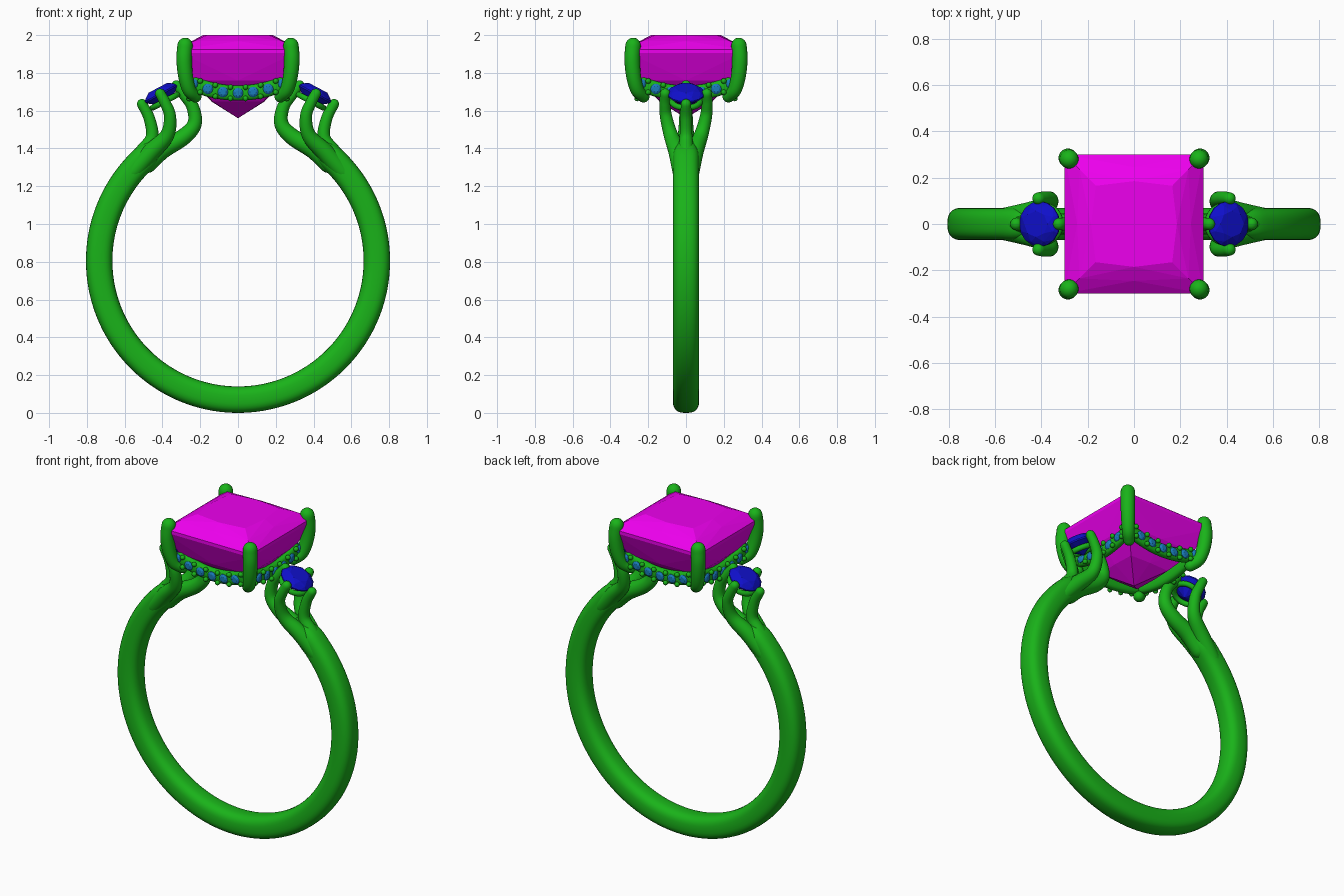
import bpy, bmesh, math
from math import sin, cos, pi, radians
from mathutils import Vector, Matrix

if "Cube" in bpy.data.objects:
    bpy.data.objects.remove(bpy.data.objects["Cube"])


def material(name, rgb):
    m = bpy.data.materials.new(name)
    m.diffuse_color = (*rgb, 1)
    m.use_nodes = True
    m.node_tree.nodes["Principled BSDF"].inputs["Base Color"].default_value = m.diffuse_color
    return m


METAL = material("green_metal", (0.01, 0.45, 0.01))
MAGENTA = material("magenta_gem", (0.85, 0.0, 0.85))
BLUE = material("blue_gem", (0.005, 0.005, 0.6))
TEAL = material("light_blue_gem", (0.01, 0.2, 0.5))


def finish(bm, name, mat, smooth=True):
    bmesh.ops.recalc_face_normals(bm, faces=bm.faces)
    for f in bm.faces:
        f.smooth = smooth
    me = bpy.data.meshes.new(name)
    bm.to_mesh(me)
    bm.free()
    me.materials.append(mat)
    ob = bpy.data.objects.new(name, me)
    bpy.context.collection.objects.link(ob)
    return ob


def spline(pts, radii, steps):
    """Catmull-Rom path through points, radius carried as a fourth component."""
    p = [Vector((*a, r)) for a, r in zip(pts, radii)]
    p = [2 * p[0] - p[1]] + p + [2 * p[-1] - p[-2]]
    out = []
    for i in range(1, len(p) - 2):
        a, b, c, d = p[i - 1:i + 3]
        for k in range(steps):
            t = k / steps
            out.append(0.5 * (2 * b + (c - a) * t + (2 * a - 5 * b + 4 * c - d) * t * t
                              + (3 * b - a - 3 * c + d) * t ** 3))
    return out + [p[-2]]


def tube(name, pts, radii, ref=(0, 1, 0), power=2.0, aspect=1.0, steps=6, sides=20):
    """Round-ended sweep with a superellipse section; aspect stretches it along ref."""
    path = spline(pts, radii, steps)
    rings = []
    for i, q in enumerate(path):
        a, b = path[max(i - 1, 0)], path[min(i + 1, len(path) - 1)]
        rings.append((q.to_3d(), (b - a).to_3d().normalized(), q.w, 1.0))
    caps = [radians(a) for a in (20, 40, 60, 75, 86)]
    c0, t0, r0, _ = rings[0]
    c1, t1, r1, _ = rings[-1]
    rings = ([(c0 - t0 * r0 * sin(a), t0, r0, cos(a)) for a in reversed(caps)] + rings
             + [(c1 + t1 * r1 * sin(a), t1, r1, cos(a)) for a in caps])
    bm = bmesh.new()
    loops = []
    for c, t, r, s in rings:
        n = Vector(ref)
        n = (n - t * n.dot(t)).normalized()
        side = t.cross(n)
        loop = []
        for k in range(sides):
            u, v = cos(2 * pi * k / sides), sin(2 * pi * k / sides)
            u = math.copysign(abs(u) ** (2 / power), u)
            v = math.copysign(abs(v) ** (2 / power), v)
            loop.append(bm.verts.new(c + (n * u * aspect + side * v) * r * s))
        loops.append(loop)
    for a, b in zip(loops, loops[1:]):
        for k in range(sides):
            j = (k + 1) % sides
            bm.faces.new((a[k], a[j], b[j], b[k]))
    bm.faces.new(loops[0])
    bm.faces.new(loops[-1])
    return finish(bm, name, METAL)


def add_hull(bm, pts):
    vs = [bm.verts.new(p) for p in pts]
    bmesh.ops.convex_hull(bm, input=vs)


def add_brilliant(bm, centre, normal, r, n=8):
    """Round-cut stone: table, crown, girdle and pavilion rings."""
    m = Matrix.Translation(centre) @ Vector(normal).to_track_quat('Z', 'Y').to_matrix().to_4x4()
    pts = [m @ Vector((0, 0, -0.8 * r))]
    for rad, z, count, off in ((0.58, .36, n, 0), (0.84, .22, n, .5), (1, .04, 2 * n, 0),
                               (1, -.04, 2 * n, 0), (0.52, -.45, n, .5)):
        for k in range(count):
            a = 2 * pi * (k + off) / count
            pts.append(m @ Vector((r * rad * cos(a), r * rad * sin(a), r * z)))
    add_hull(bm, pts)


# Shank: open circle running round the bottom, tapering into the split shoulders
CZ, R = 0.805, 0.735
angles = [radians(126 + i * (288 / 48)) for i in range(49)]
tube("shank", [(R * cos(a), 0, CZ + R * sin(a)) for a in angles],
     [0.055] + [0.07] * 47 + [0.055], power=2.7, steps=3, sides=32)

# Centre stone: square cut with bulging crown and pavilion
bm = bmesh.new()
pts = [(0, 0, 1.56)]
for h, z, mid in ((0.165, 2.0, 0.185), (0.235, 1.968, 0.245), (0.30, 1.925, 0.30),
                  (0.30, 1.905, 0.30), (0.235, 1.76, 0.24), (0.135, 1.648, 0.14)):
    for k in range(4):
        rot = Matrix.Rotation(k * pi / 2, 3, 'Z')
        pts += [rot @ Vector((h, h, z)), rot @ Vector((mid, 0, z))]
add_hull(bm, pts)
finish(bm, "centre_stone", MAGENTA, smooth=False)

# Corner claws
for sx in (-1, 1):
    for sy in (-1, 1):
        prof = [(0.225, 1.675), (0.258, 1.71), (0.277, 1.78), (0.285, 1.87), (0.28, 1.945)]
        tube("centre_claw", [(sx * d, sy * d, z) for d, z in prof],
             [0.032, 0.036, 0.039, 0.041, 0.041])


# Gallery: four dipping rails set with small stones and beads
def rail_z(x):
    return 1.693 + 0.85 * x * x


stones, beads = bmesh.new(), bmesh.new()
HALF = 0.232
for k in range(4):
    rot = Matrix.Rotation(k * pi / 2, 3, 'Z')
    xs = [HALF * i / 4 for i in range(-4, 5)]
    tube("gallery_rail", [rot @ Vector((x, -HALF, rail_z(x))) for x in xs], [0.025] * 9,
         ref=(0, 0, 1), power=2.6, aspect=1.6, steps=3)
    for i in range(-3, 4):
        x = i * 0.08
        add_brilliant(stones, rot @ Vector((x, -HALF - 0.024, rail_z(x))),
                      rot @ Vector((0, -1, 0)), 0.028, 6)
    for i in range(-3, 3):
        x = (i + 0.5) * 0.08
        for dz in (-0.03, 0.03):
            p = rot @ Vector((x, -HALF - 0.027, rail_z(x) + dz))
            bmesh.ops.create_icosphere(beads, subdivisions=2, radius=0.015,
                                       matrix=Matrix.Translation(p))
finish(stones, "gallery_stones", TEAL, smooth=False)
finish(beads, "gallery_beads", METAL)

# Shoulders: four strands per side holding a tilted round stone
for s in (-1, 1):
    normal = Vector((s * sin(radians(28)), 0, cos(radians(28))))
    centre = Vector((s * 0.407, 0, 1.69))
    bm = bmesh.new()
    add_brilliant(bm, centre, normal, 0.098)
    finish(bm, "side_stone", BLUE, smooth=False)

    tube("outer_strand", [(s * x, 0, z) for x, z in
                          ((.57, 1.29), (.505, 1.38), (.455, 1.46), (.47, 1.56), (.508, 1.635))],
         [.05, .042, .034, .03, .027])
    tube("inner_strand", [(s * x, 0, z) for x, z in
                          ((.48, 1.32), (.40, 1.395), (.29, 1.46), (.23, 1.53),
                           (.24, 1.62), (.29, 1.69), (.325, 1.735))],
         [.05, .05, .044, .038, .033, .029, .026])
    for t in (-1, 1):
        tube("side_strand", [(s * x, t * y, z) for x, y, z in
                             ((.56, .02, 1.27), (.46, .045, 1.38), (.375, .08, 1.47),
                              (.36, .106, 1.57), (.385, .112, 1.64), (.412, .11, 1.69))],
             [.05, .048, .038, .032, .029, .027])

    # Seat ring under the side stone
    m = (Matrix.Translation(centre - normal * 0.045)
         @ normal.to_track_quat('Z', 'Y').to_matrix().to_4x4())
    bpy.ops.mesh.primitive_torus_add(major_radius=0.075, minor_radius=0.016,
                                     major_segments=32, minor_segments=10)
    seat = bpy.context.object
    seat.name = "side_stone_seat"
    seat.matrix_world = m
    seat.data.materials.append(METAL)
    seat.data.polygons.foreach_set("use_smooth", [True] * len(seat.data.polygons))
